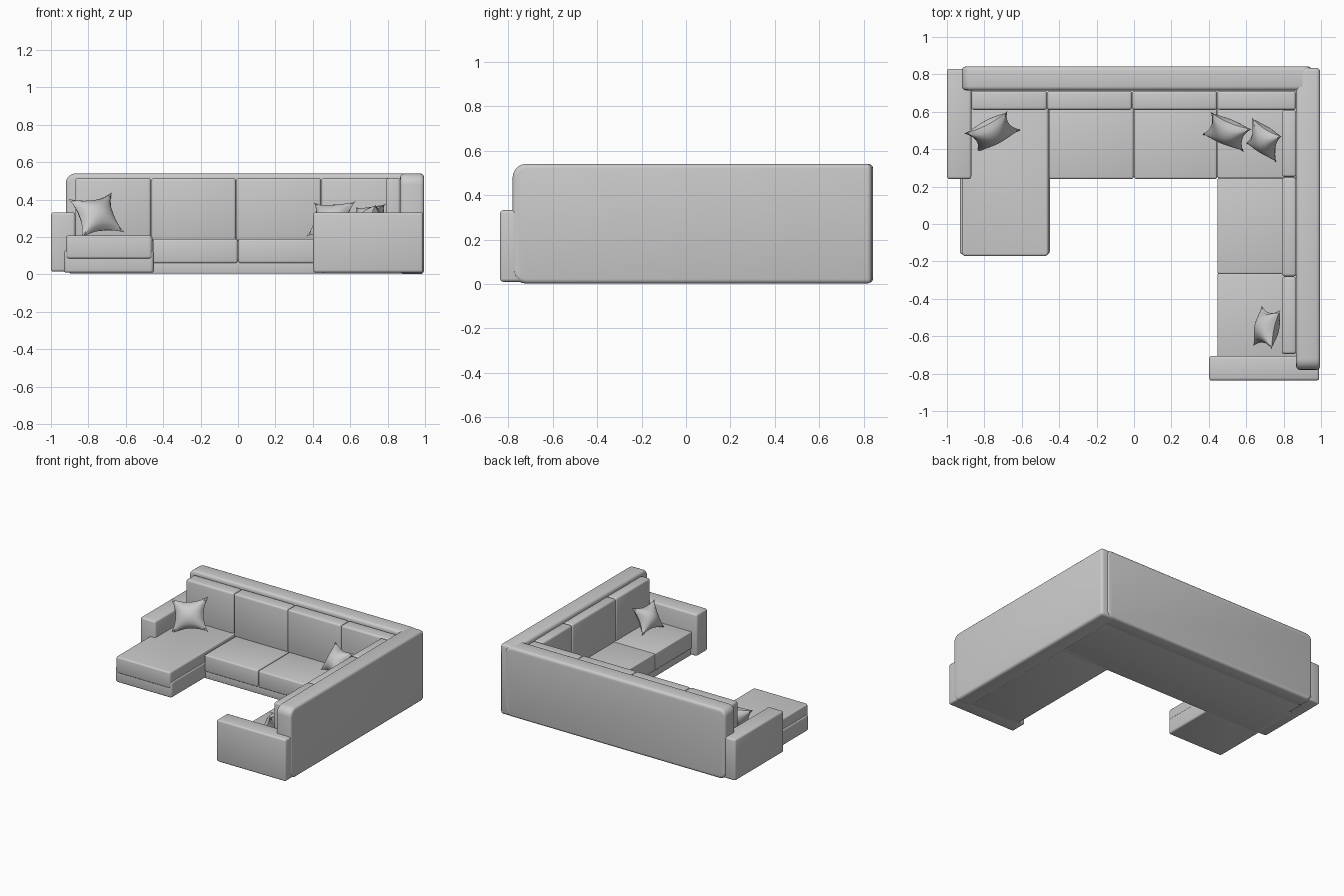
import bpy
import bmesh
from math import radians
from mathutils import Vector

cube = bpy.data.objects.get("Cube")
if cube:
    bpy.data.objects.remove(cube)

fabric = bpy.data.materials.new("grey fabric")
fabric.use_nodes = True
GREY = (0.6, 0.6, 0.6, 1)
fabric.diffuse_color = GREY
fabric.node_tree.nodes["Principled BSDF"].inputs["Base Color"].default_value = GREY


def finish(name, bm):
    mesh = bpy.data.meshes.new(name)
    bmesh.ops.recalc_face_normals(bm, faces=bm.faces)
    bm.to_mesh(mesh)
    bm.free()
    mesh.materials.append(fabric)
    obj = bpy.data.objects.new(name, mesh)
    bpy.context.collection.objects.link(obj)
    bpy.ops.object.select_all(action="DESELECT")
    obj.select_set(True)
    bpy.context.view_layer.objects.active = obj
    bpy.ops.object.shade_smooth_by_angle(angle=radians(35))
    return obj


def padded_box(name, x, y, z, soft=0.012, axis=None, corner=0.05, keep=None):
    """Soft-edged block; edges along `axis` that pass `keep` get a larger radius."""
    bm = bmesh.new()
    bmesh.ops.create_cube(bm, size=1)
    for v in bm.verts:
        v.co = Vector([r[0] if c < 0 else r[1] for c, r in zip(v.co, (x, y, z))])
    if axis is not None:
        edges = [e for e in bm.edges
                 if abs((e.verts[0].co - e.verts[1].co).normalized()[axis]) > 0.9
                 and (keep is None or keep(e.verts[0].co))]
        bmesh.ops.bevel(bm, geom=edges, offset=corner, segments=5, profile=0.5, affect="EDGES")
    sharp = [e for e in bm.edges if e.calc_face_angle(0) > radians(30)]
    bmesh.ops.bevel(bm, geom=sharp, offset=soft, segments=3, profile=0.5, affect="EDGES")
    return finish(name, bm)


def pillow(name, centre, across, down, puff=0.065, n=14):
    """Throw pillow with pinched corners, spanned by two edge vectors."""
    c, u, v = Vector(centre), Vector(across) / 2, Vector(down) / 2
    normal = u.cross(v).normalized()
    bm = bmesh.new()
    for side in (-1, 1):
        grid = []
        for i in range(n + 1):
            s = 2 * i / n - 1
            row = []
            for j in range(n + 1):
                t = 2 * j / n - 1
                a = s * (1 - 0.24 * (1 - t * t))
                b = t * (1 - 0.24 * (1 - s * s))
                h = puff * max(0, (1 - s * s) * (1 - t * t)) ** 0.6
                row.append(bm.verts.new(c + u * a + v * b + normal * h * side))
            grid.append(row)
        for i in range(n):
            for j in range(n):
                bm.faces.new((grid[i][j], grid[i + 1][j], grid[i + 1][j + 1], grid[i][j + 1]))
    bmesh.ops.remove_doubles(bm, verts=bm.verts, dist=0.0005)
    return finish(name, bm)


# Plinths
padded_box("rear_base", (-0.9, 0.9), (0.25, 0.74), (0.005, 0.08), 0.006)
padded_box("left_wing_base", (0.455, 0.9), (-0.73, 0.3), (0.005, 0.08), 0.006)
padded_box("chaise_base", (-0.93, -0.45), (-0.165, 0.62), (0.01, 0.13), 0.012, 2, 0.02)

# Backs and arms
padded_box("rear_back", (-0.92, 0.95), (0.715, 0.842), (0.005, 0.54), 0.02, 1, 0.05)
padded_box("left_back", (0.867, 0.995), (-0.78, 0.835), (0.002, 0.54), 0.02, 0, 0.06,
           lambda p: p.y < 0)
padded_box("right_arm", (-1, -0.87), (0.24, 0.83), (0.015, 0.332), 0.014)
padded_box("front_arm", (0.402, 0.99), (-0.837, -0.705), (0.01, 0.332), 0.014)

# Seat cushions
padded_box("chaise_seat", (-0.92, -0.458), (-0.172, 0.64), (0.085, 0.208), 0.012, 2, 0.02)
for i, (x0, x1) in enumerate(((-0.455, -0.002), (0.002, 0.445))):
    padded_box(f"rear_seat_{i + 1}", (x0, x1), (0.24, 0.64), (0.06, 0.19))
for i, (y0, y1) in enumerate(((0.245, 0.64), (-0.265, 0.245), (-0.71, -0.265))):
    padded_box(f"wing_seat_{i + 1}", (0.447, 0.87), (y0, y1), (0.06, 0.19), 0.006)

# Back cushions
for i, (x0, x1) in enumerate(((-0.87, -0.466), (-0.464, -0.011), (-0.009, 0.444), (0.446, 0.865))):
    padded_box(f"rear_back_cushion_{i + 1}", (x0, x1), (0.61, 0.712), (0.18, 0.515), 0.014)
for i, (y0, y1) in enumerate(((0.252, 0.608), (-0.28, 0.248), (-0.695, -0.282))):
    padded_box(f"wing_back_cushion_{i + 1}", (0.79, 0.868), (y0, y1), (0.18, 0.515), 0.014)

# Throw pillows
pillow("chaise_pillow", (-0.757, 0.493, 0.315), (0.23, 0.12, 0.03), (0.07, -0.1, -0.21))
pillow("corner_pillow_1", (0.497, 0.493, 0.297), (0.22, -0.09, 0.01), (-0.045, -0.12, -0.18))
pillow("corner_pillow_2", (0.695, 0.45, 0.285), (0.16, -0.1, 0.02), (-0.03, -0.14, -0.17))
pillow("wing_pillow", (0.71, -0.555, 0.285), (-0.045, -0.21, 0), (-0.1, 0.02, -0.18))
